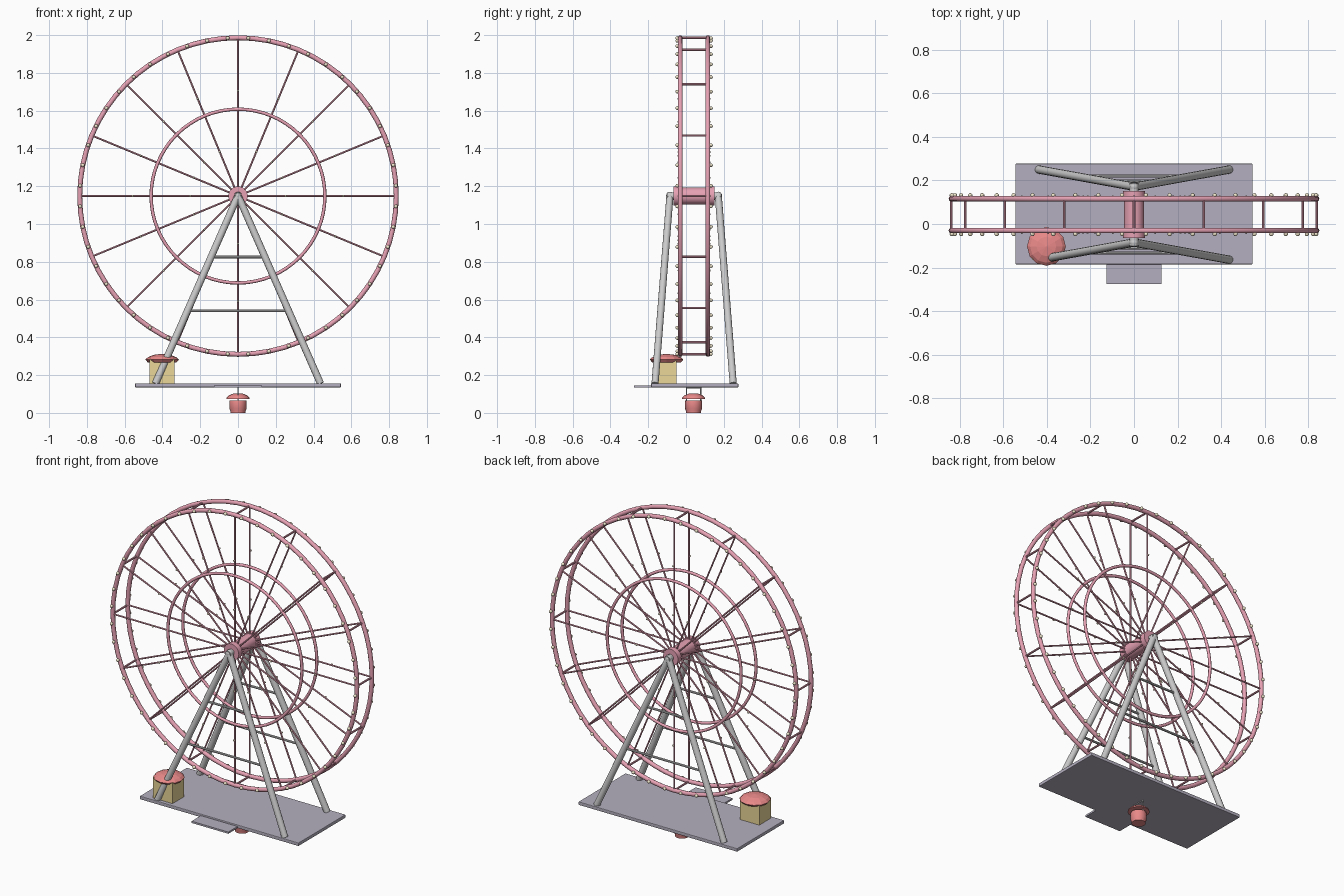
import bpy, bmesh, math
from mathutils import Vector, Matrix

if "Cube" in bpy.data.objects:
    bpy.data.objects.remove(bpy.data.objects["Cube"])

def material(name, rgb):
    m = bpy.data.materials.new(name)
    m.diffuse_color = (*rgb, 1)
    m.use_nodes = True
    m.node_tree.nodes["Principled BSDF"].inputs["Base Color"].default_value = m.diffuse_color
    return m

PINK = material("pink_paint", (0.80, 0.36, 0.46))
RED = material("red_paint", (0.82, 0.25, 0.25))
TAN = material("tan_paint", (0.82, 0.68, 0.32))
CREAM = material("cream_glass", (0.90, 0.82, 0.62))
DECK = material("deck_paint", (0.46, 0.43, 0.52))

YC, ZC = 0.043, 1.148          # wheel centre
HALF, R_OUT, R_IN = 0.073, 0.838, 0.46
SIDES = (-1, 1)

def finish(name, bm, mat=None, smooth=True):
    bmesh.ops.recalc_face_normals(bm, faces=bm.faces)
    me = bpy.data.meshes.new(name)
    bm.to_mesh(me)
    bm.free()
    ob = bpy.data.objects.new(name, me)
    bpy.context.collection.objects.link(ob)
    if mat:
        me.materials.append(mat)
    if smooth:
        bpy.ops.object.select_all(action='DESELECT')
        ob.select_set(True)
        bpy.context.view_layer.objects.active = ob
        bpy.ops.object.shade_smooth_by_angle(angle=math.radians(40))
    return ob

def rod(bm, a, b, r, n=8):
    a, b = Vector(a), Vector(b)
    d = b - a
    mat = Matrix.Translation((a + b) / 2) @ d.to_track_quat('Z', 'Y').to_matrix().to_4x4()
    bmesh.ops.create_cone(bm, cap_ends=True, segments=n, radius1=r, radius2=r,
                          depth=d.length, matrix=mat)

def ball(bm, p, r):
    bmesh.ops.create_icosphere(bm, subdivisions=2, radius=r, matrix=Matrix.Translation(p))

def box(name, lo, hi, mat, bevel=0.0):
    lo, hi = Vector(lo), Vector(hi)
    bm = bmesh.new()
    bmesh.ops.create_cube(bm, size=1, matrix=Matrix.Translation((lo + hi) / 2)
                          @ Matrix.Diagonal((*(hi - lo), 1)))
    if bevel:
        bmesh.ops.bevel(bm, geom=bm.edges[:], offset=bevel, segments=2, affect='EDGES', profile=0.5)
    return finish(name, bm, mat, False)

def lathe(name, profile, centre, n, mat, smooth=True):
    bm = bmesh.new()
    vs = [bm.verts.new((r, 0, z)) for r, z in profile]
    es = [bm.edges.new(p) for p in zip(vs, vs[1:])]
    bmesh.ops.spin(bm, geom=vs + es, cent=(0, 0, 0), axis=(0, 0, 1),
                   angle=math.tau, steps=n, use_duplicate=False)
    bmesh.ops.remove_doubles(bm, verts=bm.verts, dist=1e-5)
    bmesh.ops.translate(bm, verts=bm.verts, vec=centre)
    return finish(name, bm, mat, smooth)

def polar(r, a, y):
    return Vector((r * math.cos(a), y, ZC + r * math.sin(a)))

def ring(name, R, r, y, n=64, k=10):
    bm = bmesh.new()
    rows = [[bm.verts.new(polar(R + r * math.cos(math.tau * j / k), math.tau * i / n,
                                y + r * math.sin(math.tau * j / k))) for j in range(k)]
            for i in range(n)]
    for i in range(n):
        for j in range(k):
            bm.faces.new((rows[i][j], rows[(i + 1) % n][j],
                          rows[(i + 1) % n][(j + 1) % k], rows[i][(j + 1) % k]))
    return finish(name, bm, PINK)

# Wheel rings, spokes and bulbs on both sides
for s, tag in zip(SIDES, ("front", "back")):
    y = YC + s * HALF
    ring(tag + "_outer_ring", R_OUT, 0.013, y)
    ring(tag + "_inner_ring", R_IN, 0.009, y)
    spokes, bulbs = bmesh.new(), bmesh.new()
    for i in range(16):
        a = math.tau * i / 16
        rod(spokes, polar(0.03, a, y), polar(R_OUT, a, y), 0.005)
        for r in (0.253, 0.557):
            ball(bulbs, polar(r, a, y + s * 0.009), 0.006)
    for i in range(48):
        ball(bulbs, polar(R_OUT, math.tau * (i + 0.5) / 48, y + s * 0.016), 0.010)
    finish(tag + "_spokes", spokes, PINK)
    finish(tag + "_bulbs", bulbs, CREAM)

# Cross bars tying the two outer rings together
bars = bmesh.new()
for i in range(16):
    a = math.tau * i / 16
    rod(bars, polar(R_OUT, a, YC - HALF), polar(R_OUT, a, YC + HALF), 0.006)
finish("cross_bars", bars, PINK)

# Hub with end flanges, and grey axle
hub = bmesh.new()
rod(hub, (0, YC - 0.1, ZC), (0, YC + 0.1, ZC), 0.045, 24)
for s in SIDES:
    rod(hub, (0, YC + s * 0.073, ZC), (0, YC + s * 0.108, ZC), 0.051, 24)
finish("hub", hub, PINK)
axle = bmesh.new()
rod(axle, (0, YC - 0.143, ZC), (0, YC + 0.143, ZC), 0.02, 16)
finish("axle", axle)

# A-frame legs with braces
for s, tag in zip(SIDES, ("front", "back")):
    legs = bmesh.new()
    top = Vector((0, YC + s * 0.128, 1.15))
    feet = [Vector((x * 0.437, YC + s * 0.207, 0.155)) for x in SIDES]
    for foot in feet:
        rod(legs, top, foot, 0.019, 12)
    ball(legs, top, 0.021)
    for z in (0.825, 0.54):
        t = (top.z - z) / (top.z - 0.155)
        rod(legs, top.lerp(feet[0], t), top.lerp(feet[1], t), 0.007)
    finish(tag + "_legs", legs)

# Platform and entry step
box("platform", (-0.545, -0.185, 0.135), (0.545, 0.277, 0.156), DECK, 0.004)
box("step", (-0.126, -0.275, 0.135), (0.126, -0.18, 0.146), DECK)

# Ticket booth with domed roof
box("booth", (-0.468, -0.163, 0.15), (-0.335, -0.05, 0.285), TAN)
lathe("booth_roof", [(0, 0.268), (0.076, 0.268), (0.089, 0.282), (0.075, 0.295),
                     (0.045, 0.307), (0, 0.313)], (-0.402, -0.103, 0), 12, RED, False)

# Hanging gondola under the platform
G = (0, 0.04, 0)
lathe("gondola_roof", [(0, 0.074), (0.062, 0.074), (0.06, 0.082), (0.046, 0.094),
                       (0.024, 0.102), (0, 0.104)], G, 16, RED)
lathe("gondola_body", [(0, 0.01), (0.036, 0.01), (0.036, 0.056), (0.044, 0.066), (0.046, 0.058),
                       (0.046, 0.024), (0.04, 0.01), (0.04, 0), (0, 0)], G, 16, RED)
hanger = bmesh.new()
for s in SIDES:
    rod(hanger, (0, 0.04 + s * 0.038, 0.05), (0, 0.04 + s * 0.038, 0.135), 0.003)
rod(hanger, (0, 0.0, 0.132), (0, 0.08, 0.132), 0.003)
finish("gondola_hanger", hanger)
